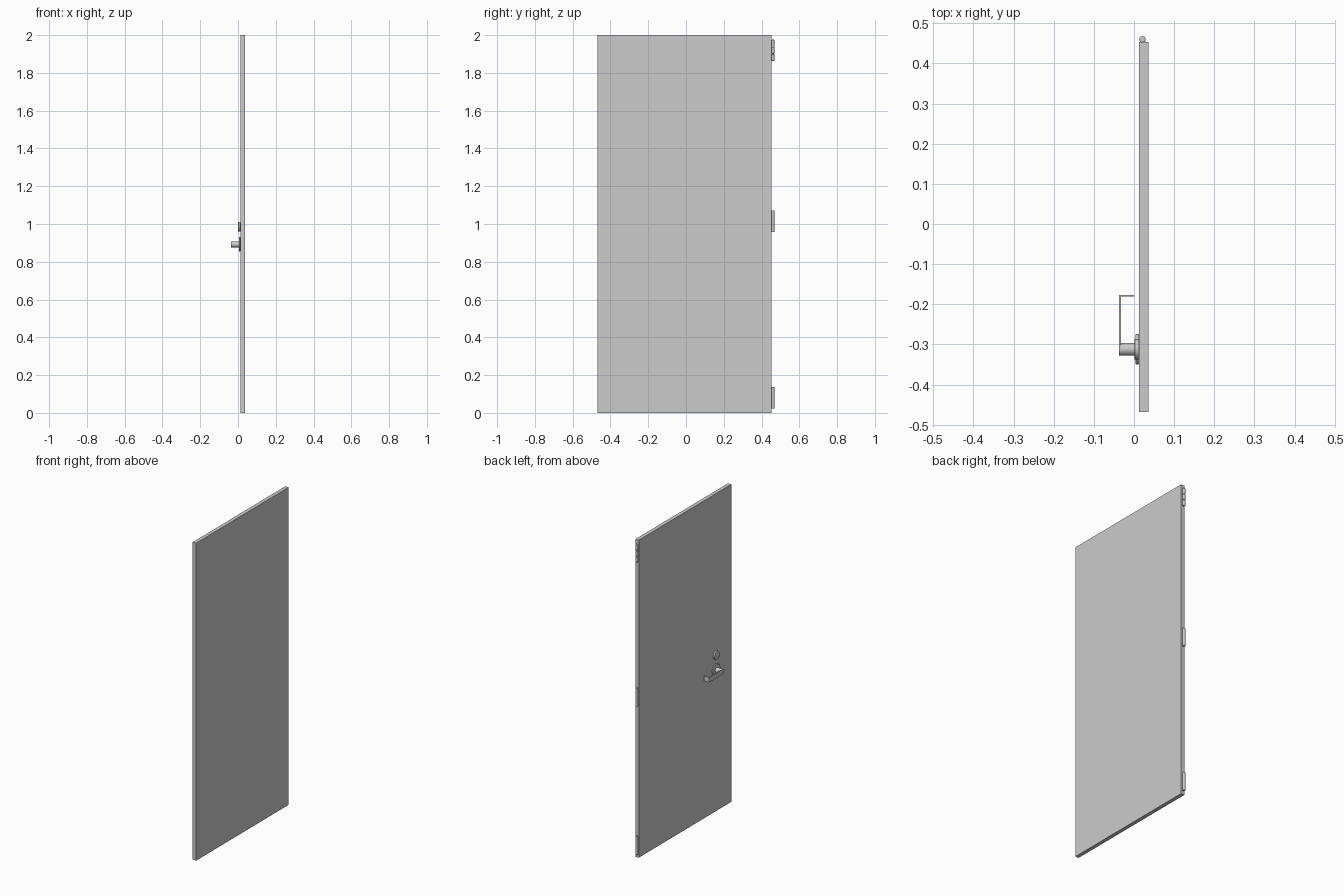
import bpy, bmesh, math

if "Cube" in bpy.data.objects:
    bpy.data.objects.remove(bpy.data.objects["Cube"])

DOOR_X0, DOOR_X1 = 0.012, 0.036
HANDLE_Y, HANDLE_Z = -0.312, 0.892


def box(name, x, y, z):
    """Box from (min, max) ranges on each axis."""
    bm = bmesh.new()
    bmesh.ops.create_cube(bm, size=1)
    for v in bm.verts:
        v.co = [r[0] + (c + 0.5) * (r[1] - r[0]) for c, r in zip(v.co, (x, y, z))]
    me = bpy.data.meshes.new(name)
    bm.to_mesh(me)
    bm.free()
    ob = bpy.data.objects.new(name, me)
    bpy.context.collection.objects.link(ob)
    return ob


def rod(name, radius, length, loc, rot=(0, 0, 0), bevel=0, sides=32):
    """Smooth cylinder, optionally with rounded rims."""
    bpy.ops.mesh.primitive_cylinder_add(vertices=sides, radius=radius, depth=length,
                                        location=loc, rotation=rot)
    ob = bpy.context.object
    ob.name = name
    if bevel:
        m = ob.modifiers.new("rim", "BEVEL")
        m.width, m.segments = bevel, 2
    bpy.ops.object.shade_smooth_by_angle()
    return ob


def x_disc(name, radius, x0, x1, y, z, bevel=0):
    return rod(name, radius, x1 - x0, ((x0 + x1) / 2, y, z), (0, math.pi / 2, 0), bevel)


# Door leaf
box("door_panel", (DOOR_X0, DOOR_X1), (-0.468, 0.453), (0, 2))

# Lock cylinder and handle rose
x_disc("lock_cylinder", 0.026, 0.001, DOOR_X0, HANDLE_Y, 0.985, 0.002)
x_disc("handle_rose", 0.038, 0.004, DOOR_X0, HANDLE_Y, HANDLE_Z, 0.002)

# Handle neck and lever bent back towards the door
x_disc("handle_neck", 0.016, -0.037, 0.004, HANDLE_Y, HANDLE_Z)
lever_z = (HANDLE_Z - 0.016, HANDLE_Z + 0.016)
box("handle_lever", (-0.037, -0.033), (HANDLE_Y, -0.177), lever_z)
box("handle_return", (-0.033, 0.0), (-0.181, -0.177), lever_z)

# Hinges: plain barrels below, a knuckled barrel at the top
HX, HY, HR = 0.021, 0.460, 0.008
for name, z0, z1 in (("hinge_bottom", 0.022, 0.137), ("hinge_middle", 0.957, 1.071)):
    rod(name, HR, z1 - z0, (HX, HY, (z0 + z1) / 2), bevel=0.001)
step = 0.113 / 3
for i in range(3):
    rod(f"hinge_top_knuckle_{i + 1}", HR, step - 0.001,
        (HX, HY, 1.863 + step * (i + 0.5)), bevel=0.003)
